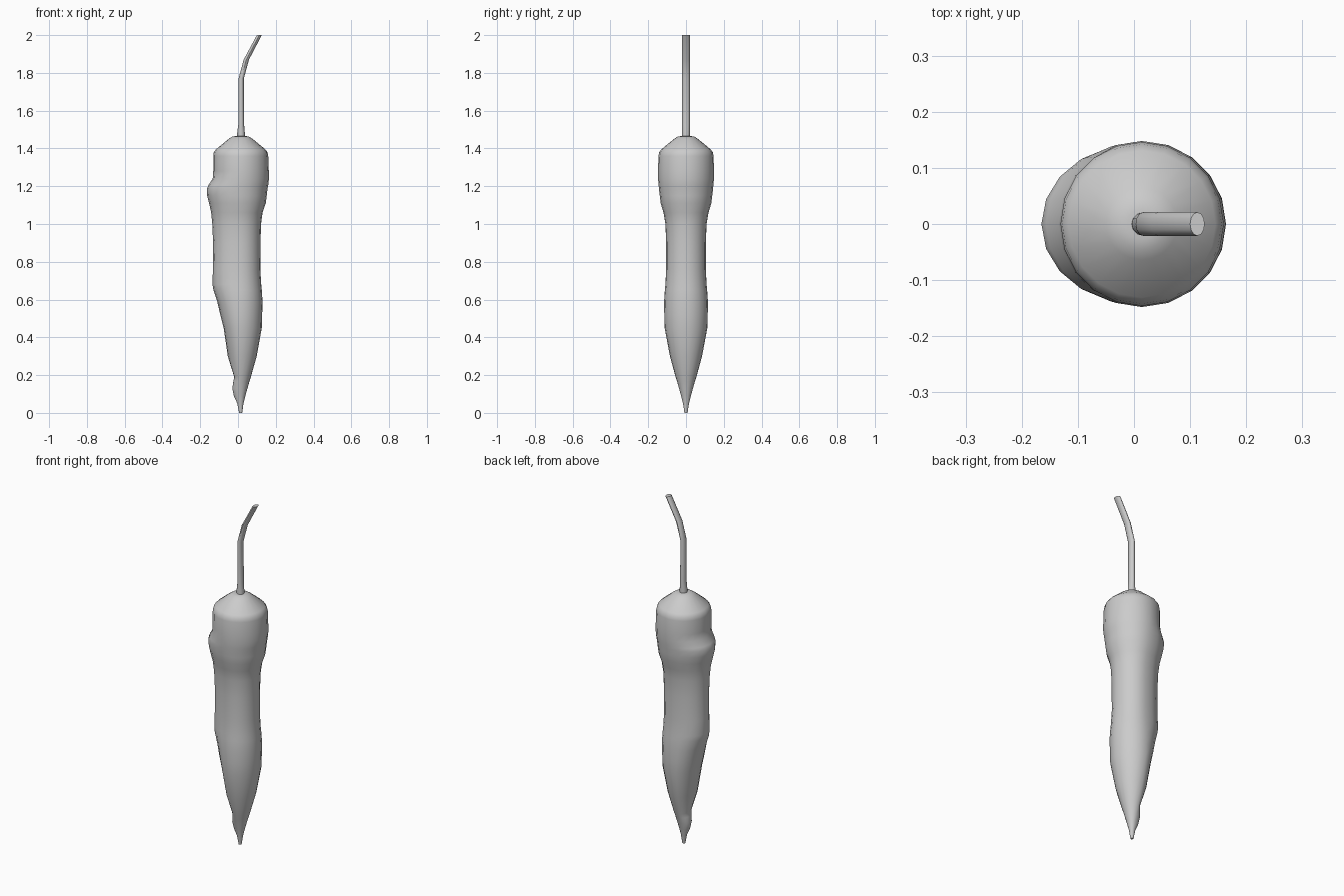
import bpy, bmesh, math


def loft(name, rings, sides):
    """Stack horizontal rings (z, left x, right x, half depth, centre x) into a capped skin."""
    bm = bmesh.new()
    loops = []
    for z, left, right, depth, centre in rings:
        reach = right - centre
        bulge = (centre - left) - reach
        loop = []
        for i in range(sides):
            a = 2 * math.pi * i / sides
            c, s = math.cos(a), math.sin(a)
            x = centre + reach * c
            if c < -1e-6:
                x -= bulge * abs(c) ** 0.75
            loop.append(bm.verts.new((x, depth * s, z)))
        loops.append(loop)
    for lo, hi in zip(loops, loops[1:]):
        for i in range(sides):
            j = (i + 1) % sides
            bm.faces.new((lo[i], lo[j], hi[j], hi[i]))
    bm.faces.new(loops[0][::-1])
    bm.faces.new(loops[-1])
    bmesh.ops.recalc_face_normals(bm, faces=bm.faces)
    mesh = bpy.data.meshes.new(name)
    bm.to_mesh(mesh)
    bm.free()
    ob = bpy.data.objects.new(name, mesh)
    bpy.context.collection.objects.link(ob)
    bpy.ops.object.select_all(action='DESELECT')
    ob.select_set(True)
    bpy.context.view_layer.objects.active = ob
    bpy.ops.object.shade_smooth_by_angle(angle=math.radians(45))
    return ob


# Pepper body: z, left edge, right edge, half depth
C = 0.014
body = [
    (0.00, 0.006, 0.022, 0.008),
    (0.02, 0.002, 0.025, 0.011),
    (0.05, -0.004, 0.029, 0.016),
    (0.09, -0.022, 0.039, 0.026),
    (0.13, -0.030, 0.050, 0.037),
    (0.165, -0.025, 0.060, 0.047),
    (0.19, -0.020, 0.068, 0.055),
    (0.30, -0.054, 0.099, 0.085),
    (0.45, -0.076, 0.126, 0.113),
    (0.52, -0.094, 0.128, 0.115),
    (0.59, -0.110, 0.130, 0.116),
    (0.65, -0.130, 0.126, 0.112),
    (0.68, -0.135, 0.123, 0.109),
    (0.76, -0.133, 0.118, 0.105),
    (0.90, -0.132, 0.119, 0.105),
    (1.00, -0.136, 0.122, 0.109),
    (1.06, -0.142, 0.130, 0.119),
    (1.11, -0.153, 0.147, 0.134),
    (1.15, -0.163, 0.152, 0.139),
    (1.185, -0.165, 0.156, 0.143),
    (1.205, -0.157, 0.160, 0.145),
    (1.24, -0.134, 0.164, 0.148),
    (1.28, -0.131, 0.163, 0.148),
    (1.36, -0.131, 0.160, 0.146),
    (1.38, -0.128, 0.156, 0.142),
    (1.395, -0.117, 0.145, 0.131),
    (1.45, -0.050, 0.078, 0.064),
    (1.462, -0.031, 0.059, 0.045),
    (1.466, -0.012, 0.040, 0.026),
]
loft("pepper_body", [r + (C,) for r in body], 20)

# Bent stem: z, centre x, half width, half depth
stem = [
    (1.45, 0.016, 0.021, 0.021),
    (1.485, 0.016, 0.020, 0.021),
    (1.53, 0.017, 0.015, 0.021),
    (1.77, 0.017, 0.014, 0.021),
    (1.87, 0.044, 0.014, 0.021),
    (2.00, 0.113, 0.013, 0.021),
]
loft("stem", [(z, c - w, c + w, d, c) for z, c, w, d in stem], 12)
